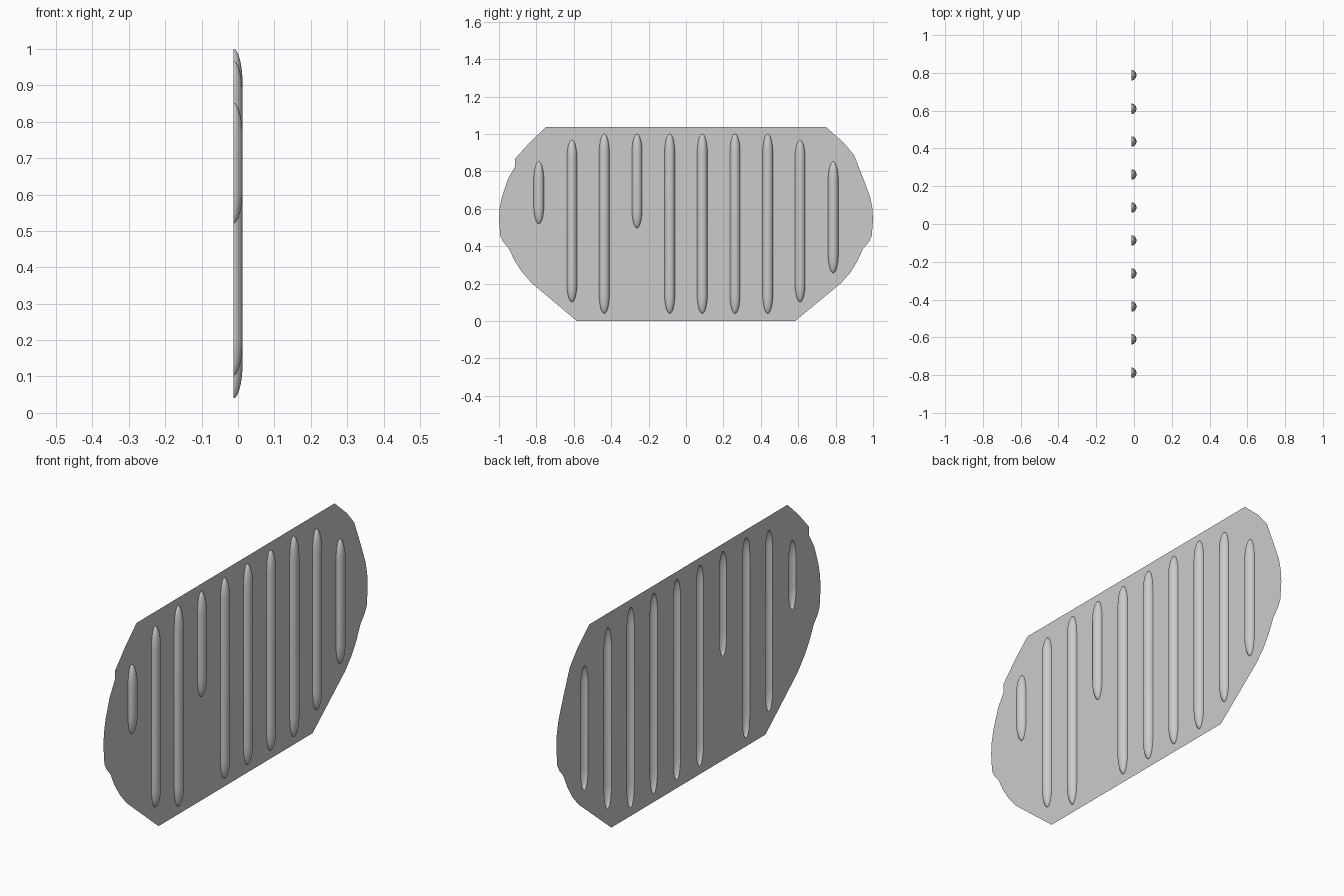
import bpy, bmesh
from math import sin, cos, pi

if "Cube" in bpy.data.objects:
    bpy.data.objects.remove(bpy.data.objects["Cube"])

BACK, DEPTH, HALF_W, END = -0.0128, 0.0256, 0.0275, 0.10

# panel outline (y, z), counter-clockwise seen from +x
outline = [(-0.583, 0), (0.583, 0), (0.829, 0.203), (0.877, 0.257), (0.914, 0.316),
           (0.947, 0.387), (0.979, 0.425), (0.993, 0.455), (1.0, 0.545), (0.996, 0.605),
           (0.984, 0.665), (0.947, 0.765), (0.898, 0.888), (0.843, 0.954), (0.749, 1.037),
           (-0.749, 1.037), (-0.834, 0.957), (-0.914, 0.868), (-0.914, 0.826),
           (-0.952, 0.760), (-0.984, 0.665), (-0.996, 0.605), (-1.0, 0.545),
           (-0.993, 0.455), (-0.979, 0.425), (-0.947, 0.387), (-0.918, 0.326),
           (-0.880, 0.267), (-0.825, 0.203)]

# embossed ribs: (centre y, bottom z, top z)
ribs = [(-0.787, 0.52, 0.853), (-0.61, 0.102, 0.968), (-0.437, 0.04, 1.0),
        (-0.262, 0.498, 1.0), (-0.087, 0.04, 1.0), (0.087, 0.04, 1.0),
        (0.262, 0.04, 1.0), (0.437, 0.04, 1.0), (0.61, 0.102, 0.968),
        (0.787, 0.257, 0.853)]

bm = bmesh.new()


def add_rib(y, z0, z1, ends=8, arc=12):
    """Half-round open shell with tapered rounded ends; its rim is left open."""
    steps = [pi / 2 * i / ends for i in range(1, ends + 1)]
    rows = [(z0 + END * (1 - cos(a)), sin(a)) for a in steps]
    rows += [(z1 - END * (1 - cos(a)), sin(a)) for a in reversed(steps)]
    rings = [[bm.verts.new((BACK + DEPTH * s * sin(pi * j / arc),
                            y + HALF_W * s * cos(pi * j / arc), z))
              for j in range(arc + 1)] for z, s in rows]
    for a, b in zip(rings, rings[1:]):
        for j in range(arc):
            bm.faces.new((a[j], a[j + 1], b[j + 1], b[j]))
    for ring, z in ((rings[0], z0), (rings[-1], z1)):
        tip = bm.verts.new((BACK, y, z))
        for j in range(arc):
            bm.faces.new((tip, ring[j], ring[j + 1]))


for rib in ribs:
    add_rib(*rib)

# flat sheet filled between the outline and the rib rims
rim = [e for e in bm.edges if e.is_boundary]
loop = [bm.verts.new((BACK, y, z)) for y, z in outline]
rim += [bm.edges.new((loop[i - 1], loop[i])) for i in range(len(loop))]
bmesh.ops.triangle_fill(bm, edges=rim, use_beauty=True, normal=(1, 0, 0))
bmesh.ops.recalc_face_normals(bm, faces=bm.faces[:])
if sum(f.normal.x * f.calc_area() for f in bm.faces) < 0:
    bmesh.ops.reverse_faces(bm, faces=bm.faces[:])

mesh = bpy.data.meshes.new("ribbed_panel")
bm.to_mesh(mesh)
bm.free()
panel = bpy.data.objects.new("ribbed_panel", mesh)
bpy.context.collection.objects.link(panel)
bpy.context.view_layer.objects.active = panel
panel.select_set(True)
bpy.ops.object.shade_smooth_by_angle(angle=pi / 6)
